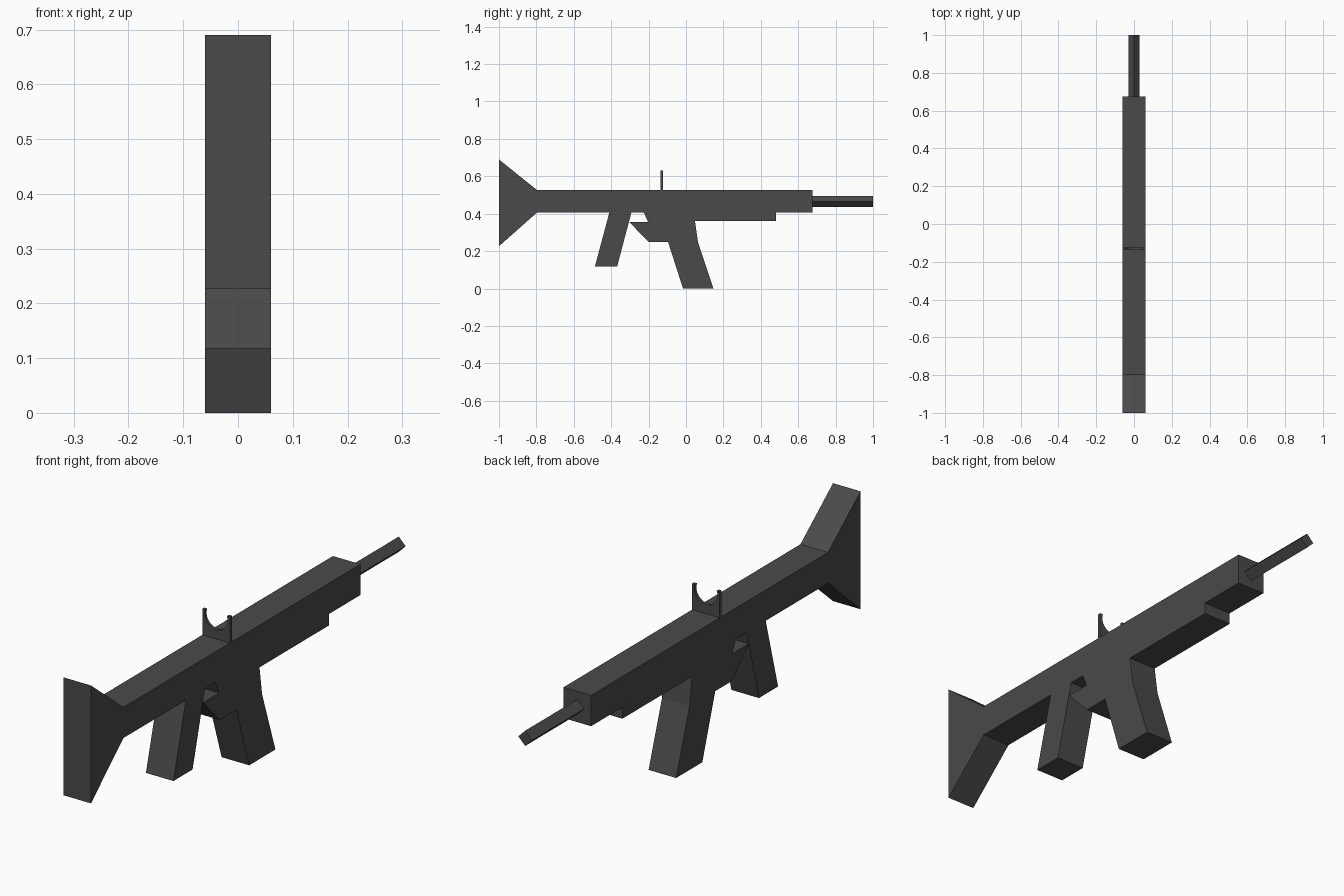
import bpy, bmesh, math

cube = bpy.data.objects.get("Cube")
if cube:
    bpy.data.objects.remove(cube, do_unlink=True)

# Single dark grey finish
grey = bpy.data.materials.new("dark_grey")
grey.use_nodes = True
colour = (0.068, 0.068, 0.068, 1.0)
grey.diffuse_color = colour
bsdf = next(n for n in grey.node_tree.nodes if n.type == "BSDF_PRINCIPLED")
bsdf.inputs["Base Color"].default_value = colour
bsdf.inputs["Roughness"].default_value = 0.8

HALF = 0.06       # half the body thickness
TOP, BASE = 0.527, 0.406   # top and underside of the receiver


def prism(name, points, sweep):
    """Close a flat outline and extrude it along the sweep vector."""
    bm = bmesh.new()
    face = bm.faces.new([bm.verts.new(p) for p in points])
    new = bmesh.ops.extrude_face_region(bm, geom=[face])["geom"]
    bmesh.ops.translate(bm, vec=sweep,
                        verts=[v for v in new if isinstance(v, bmesh.types.BMVert)])
    bmesh.ops.recalc_face_normals(bm, faces=bm.faces)
    mesh = bpy.data.meshes.new(name)
    bm.to_mesh(mesh)
    bm.free()
    mesh.materials.append(grey)
    obj = bpy.data.objects.new(name, mesh)
    bpy.context.collection.objects.link(obj)
    return obj


def slab(name, outline):
    """Full-width part from a side outline of (y, z) points."""
    return prism(name, [(-HALF, y, z) for y, z in outline], (2 * HALF, 0, 0))


# Flared shoulder stock
slab("stock", [(-1, 0.69), (-0.797, TOP), (-0.797, BASE), (-1, 0.226)])

# Long main body and the step below its front
slab("receiver", [(-0.797, TOP), (0.676, TOP), (0.676, BASE), (-0.797, BASE)])
slab("handguard_step", [(0.048, BASE), (0.481, BASE), (0.481, 0.361), (0.048, 0.361)])

# Raked rear grip
slab("grip", [(-0.41, BASE), (-0.292, BASE), (-0.368, 0.118), (-0.487, 0.118)])

# Bent magazine with the guard reaching back to the grip
slab("magazine", [(-0.225, BASE), (0.048, BASE), (0.048, 0.361), (0.064, 0.249),
                  (0.147, 0), (-0.016, 0), (-0.096, 0.249), (-0.13, 0.356),
                  (-0.203, 0.356)])
slab("trigger_guard", [(-0.304, 0.356), (-0.13, 0.356), (-0.096, 0.249), (-0.2, 0.249)])

# Four-sided barrel standing on its edge
R, MID = 0.03, 0.466
prism("barrel", [(0, 0.676, MID + R), (R, 0.676, MID), (0, 0.676, MID - R),
                 (-R, 0.676, MID)], (0, 0.324, 0))

# Thin sight plate with a round notch
SIGHT_TOP, CENTRE, NOTCH = 0.63, 0.613, 0.05
start = math.asin((SIGHT_TOP - CENTRE) / NOTCH)
sight = [(-HALF, TOP), (HALF, TOP), (HALF, SIGHT_TOP)]
steps = 20
for i in range(steps + 1):
    a = start - (math.pi + 2 * start) * i / steps
    sight.append((NOTCH * math.cos(a), CENTRE + NOTCH * math.sin(a)))
sight.append((-HALF, SIGHT_TOP))
prism("sight", [(x, -0.136, z) for x, z in sight], (0, 0.012, 0))
